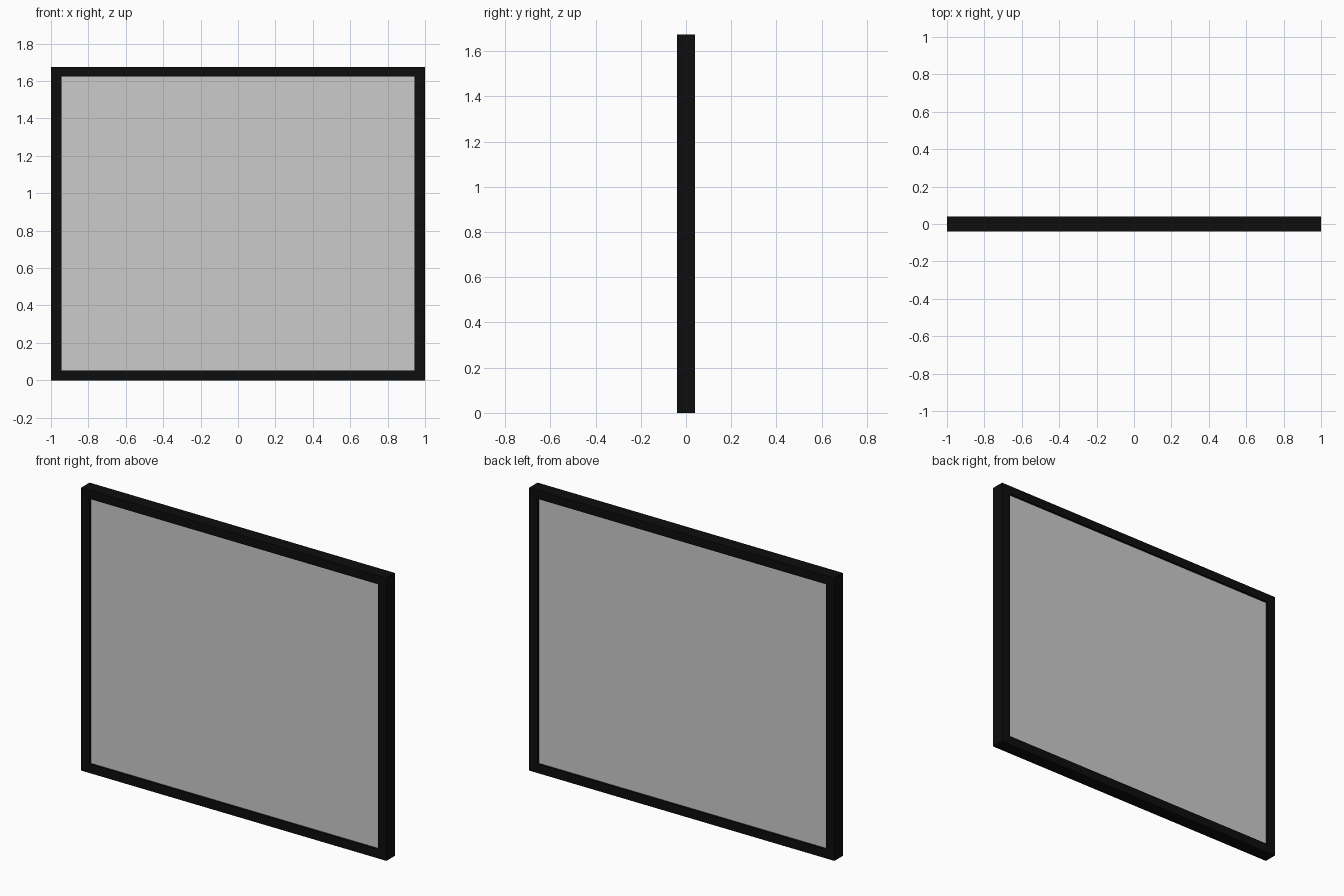
import bpy

if "Cube" in bpy.data.objects:
    bpy.data.objects.remove(bpy.data.objects["Cube"])

W, H = 1.0, 1.674           # half width, full height
IN_X, IN_LO, IN_HI = 0.944, 0.053, 1.623
DEPTH, PANE = 0.04, 0.027   # half thicknesses

black = bpy.data.materials.new("black_frame")
black.diffuse_color = (0.004, 0.004, 0.004, 1)
black.use_nodes = True
black.node_tree.nodes["Principled BSDF"].inputs["Base Color"].default_value = black.diffuse_color


def mesh_object(name, verts, faces, mat=None):
    me = bpy.data.meshes.new(name)
    me.from_pydata(verts, [], faces)
    ob = bpy.data.objects.new(name, me)
    bpy.context.collection.objects.link(ob)
    if mat:
        me.materials.append(mat)
    return ob


# Frame: one rectangular ring with mitred corners
outer = [(-W, 0), (W, 0), (W, H), (-W, H)]
inner = [(-IN_X, IN_LO), (IN_X, IN_LO), (IN_X, IN_HI), (-IN_X, IN_HI)]
verts = [(x, y, z) for y in (-DEPTH, DEPTH) for x, z in outer + inner]
faces = []
for i in range(4):
    j = (i + 1) % 4
    faces += [(i, j, j + 4, i + 4),                 # front
              (i + 8, i + 12, j + 12, j + 8),       # back
              (i, i + 8, j + 8, j),                 # outer edge
              (i + 4, j + 4, j + 12, i + 12)]       # inner reveal
mesh_object("frame", verts, faces, black)

# Panel: slab slightly recessed on both sides
verts = [(x, y, z) for y in (-PANE, PANE) for x, z in inner]
faces = [(0, 1, 2, 3), (7, 6, 5, 4)]
faces += [(i, i + 4, (i + 1) % 4 + 4, (i + 1) % 4) for i in range(4)]
mesh_object("panel", verts, faces)
